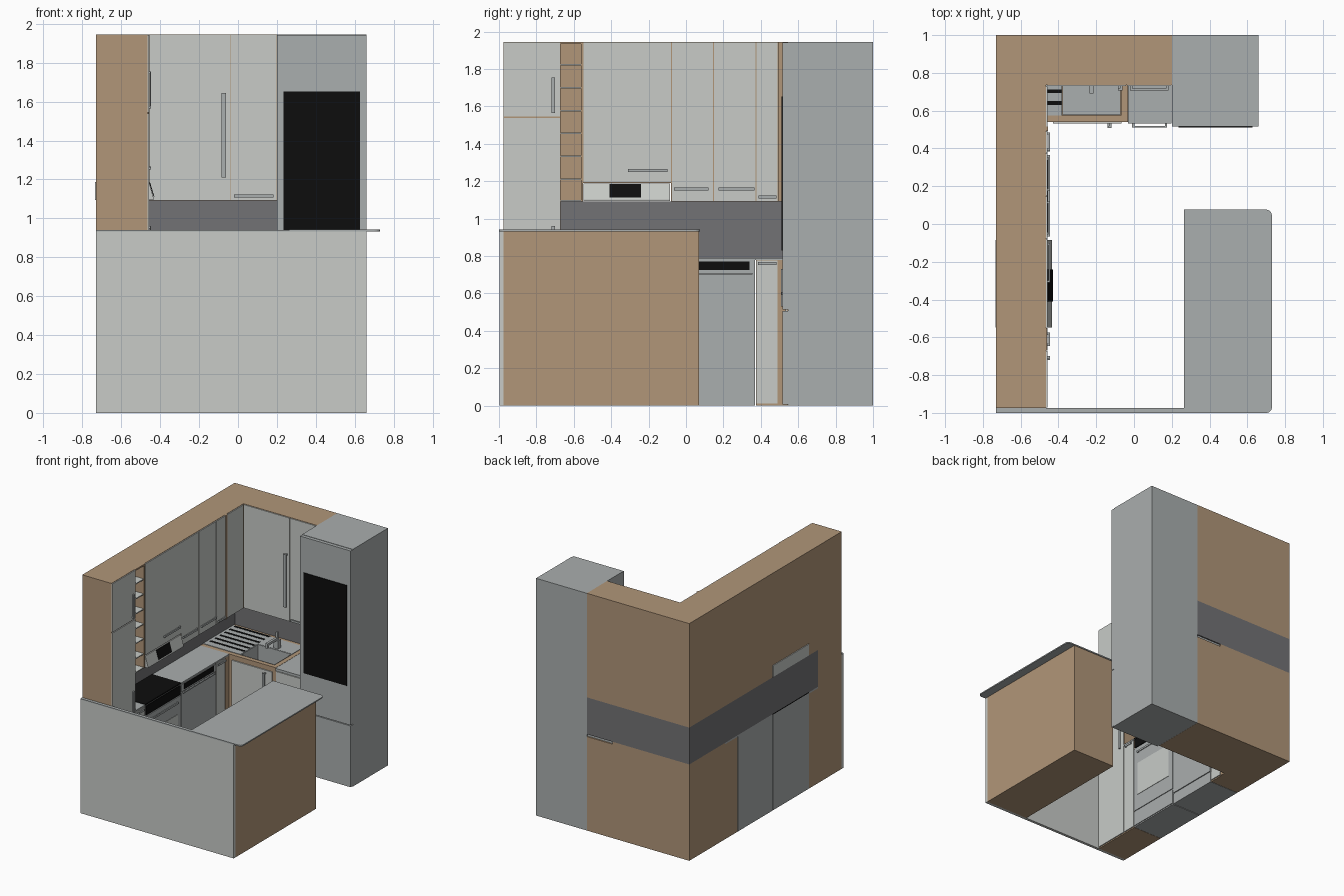
import bpy, bmesh, math

if "Cube" in bpy.data.objects:
    bpy.data.objects.remove(bpy.data.objects["Cube"])

def material(name, rgb):
    m = bpy.data.materials.new(name)
    m.diffuse_color = (*rgb, 1)
    m.use_nodes = True
    m.node_tree.nodes["Principled BSDF"].inputs["Base Color"].default_value = m.diffuse_color
    return m

WOOD = material("wood", (0.44, 0.305, 0.19))
LIGHT = material("light grey", (0.58, 0.60, 0.575))
SILVER = material("silver", (0.40, 0.425, 0.425))
DARK = material("dark grey", (0.17, 0.17, 0.178))
BLACK = material("black", (0.004, 0.004, 0.004))

def finish(name, bm, mat):
    bmesh.ops.recalc_face_normals(bm, faces=bm.faces)
    me = bpy.data.meshes.new(name)
    bm.to_mesh(me)
    bm.free()
    me.materials.append(mat)
    ob = bpy.data.objects.new(name, me)
    bpy.context.collection.objects.link(ob)
    return ob

def add_box(bm, x0, x1, y0, y1, z0, z1):
    r = bmesh.ops.create_cube(bm, size=1)
    for v in r["verts"]:
        v.co = ((x0 + x1) / 2 + v.co.x * (x1 - x0),
                (y0 + y1) / 2 + v.co.y * (y1 - y0),
                (z0 + z1) / 2 + v.co.z * (z1 - z0))

def box(name, mat, *b):
    bm = bmesh.new()
    add_box(bm, *b)
    return finish(name, bm, mat)

def boxes(name, mat, blist):
    bm = bmesh.new()
    for b in blist:
        add_box(bm, *b)
    return finish(name, bm, mat)

def prism(name, mat, pts, axis, a, b):
    # extrude a profile along y (points are x,z) or z (points are x,y)
    bm = bmesh.new()
    place = (lambda p, q, t: (p, t, q)) if axis == "y" else (lambda p, q, t: (p, q, t))
    f = bm.faces.new([bm.verts.new(place(p, q, a)) for p, q in pts])
    r = bmesh.ops.extrude_face_region(bm, geom=[f])
    d = place(0, 0, b - a)
    for v in r["geom"]:
        if isinstance(v, bmesh.types.BMVert):
            v.co.x += d[0]; v.co.y += d[1]; v.co.z += d[2]
    return finish(name, bm, mat)

FX = -0.458   # face plane of the left doors

def left_door(name, y0, y1, z0, z1, mat=LIGHT):
    box(name, mat, -0.466, FX, y0, y1, z0, z1)

def left_handle(name, y0, y1, z0, z1):
    # bar handle standing off the left run
    posts = [(y0, y0 + .012, z0, z0 + .012), (y1 - .012, y1, z1 - .012, z1)]
    boxes(name, SILVER, [(FX + .006, FX + .012, y0, y1, z0, z1)] +
          [(FX, FX + .006, *p) for p in posts])

def back_handle(name, y, x0, x1, z0, z1):
    posts = [(x0, x0 + .012, z0, z0 + .012), (x1 - .012, x1, z1 - .012, z1)]
    boxes(name, SILVER, [(x0, x1, y - .022, y - .012, z0, z1)] +
          [(p[0], p[1], y - .012, y, p[2], p[3]) for p in posts])

L, R, TOP, CT, UP = -0.73, -0.466, 1.945, 0.79, 1.092

# tall cabinet
box("tall_cabinet", WOOD, L, R, -0.975, -0.67, 0, TOP)
left_door("tall_door_lower", -0.972, -0.673, 0.01, 1.538)
left_door("tall_door_upper", -0.972, -0.673, 1.545, 1.942)
left_handle("tall_handle_lower", -0.72, -0.70, 0.77, 0.96)
left_handle("tall_handle_upper", -0.72, -0.70, 1.565, 1.755)

# open shelf unit
boxes("shelf_frame", WOOD, [(L, L + .012, -0.67, -0.55, UP, TOP),
                            (L, R + .006, -0.562, -0.55, UP, TOP),
                            (L, R + .006, -0.67, -0.562, TOP - .012, TOP)])
boxes("shelf_boards", LIGHT, [(L + .012, R + .004, -0.67, -0.562, z - .004, z + .004)
                              for z in (1.096, 1.21, 1.333, 1.455, 1.577, 1.70, 1.822)])

# left wall cabinets
box("wall_cabinet_over_hood", WOOD, L, R, -0.55, -0.08, 1.19, TOP)
box("wall_cabinet_left", WOOD, L, R, -0.08, 1.0, UP, TOP)
for i, (y0, y1, z0) in enumerate([(-.547, -.08, 1.195), (-.076, .145, 1.095), (.149, .372, 1.095),
                                  (.376, .49, 1.095), (.517, .728, 1.095)]):
    left_door(f"wall_door_left_{i}", y0, y1, z0, 1.942)
box("wall_corner_strip", WOOD, R, FX + .004, 0.492, 0.515, UP, TOP)
for i, (y0, y1, z) in enumerate([(-.31, -.10, 1.258), (-.065, .12, 1.157),
                                 (.175, .365, 1.157), (.388, .485, 1.115)]):
    left_handle(f"wall_handle_left_{i}", y0, y1, z - .008, z + .008)

# extractor hood with sloping front and screen
prism("hood", LIGHT, [(-.734, 1.095), (-.434, 1.095), (-.434, 1.105), (-.458, 1.188), (-.734, 1.188)],
      "y", -0.547, -0.085)
prism("hood_screen", BLACK, [(-.434, 1.112), (-.430, 1.112), (-.452, 1.185), (-.457, 1.185)],
      "y", -0.41, -0.24)

# back wall cabinets
box("wall_cabinet_back", WOOD, R, 0.2, 0.737, 1.0, UP, TOP)
box("wall_door_back_wide", LIGHT, FX, -0.042, 0.73, 0.737, UP + .003, 1.942)
box("wall_door_back_narrow", LIGHT, -0.038, 0.198, 0.73, 0.737, UP + .003, 1.942)
back_handle("wall_handle_back_tall", 0.73, -0.086, -0.062, 1.21, 1.645)
back_handle("wall_handle_back_low", 0.73, -0.02, 0.182, 1.107, 1.123)

# splashbacks
box("splashback_left", DARK, L, L + .01, -0.67, 1.0, CT, UP)
box("splashback_back", DARK, L + .01, 0.2, 0.99, 1.0, CT, UP)

# left base run
box("base_narrow", WOOD, L, R, -0.67, -0.55, 0, CT - .012)
left_door("base_narrow_door", -0.667, -0.553, 0.01, 0.775)
left_handle("base_narrow_handle", -0.645, -0.575, 0.752, 0.768)
box("worktop_narrow", SILVER, L, FX, -0.67, -0.55, CT - .012, CT)
box("worktop_left", SILVER, L, FX, -0.08, 0.54, CT - .012, CT)
box("base_corner_left", WOOD, L, R, 0.373, 0.54, 0, CT - .012)
left_door("base_corner_door", 0.378, 0.488, 0.01, 0.775)
left_handle("base_corner_handle", 0.385, 0.485, 0.752, 0.768)
box("base_corner_strip", WOOD, R, FX, 0.492, 0.54, 0, CT - .012)

# cooker
box("cooker_body", SILVER, L, FX - .006, -0.548, -0.083, 0, CT - .006)
box("hob", BLACK, L, FX, -0.548, -0.083, CT - .006, CT + .003)
box("cooker_controls", BLACK, FX - .006, FX + .002, -0.535, -0.096, 0.70, 0.775)
left_door("oven_door", -0.545, -0.086, 0.14, 0.69, SILVER)
box("oven_window", LIGHT, FX, FX + .003, -0.50, -0.13, 0.27, 0.55)
left_handle("oven_handle", -0.50, -0.13, 0.64, 0.655)
left_door("oven_drawer", -0.545, -0.086, 0.01, 0.13, SILVER)

# dishwasher
box("dishwasher_body", SILVER, L, R, -0.077, 0.37, 0, CT - .012)
left_door("dishwasher_door", -0.075, 0.367, 0.095, 0.705, SILVER)
left_door("dishwasher_top", -0.075, 0.367, 0.712, 0.775, SILVER)
box("dishwasher_controls", BLACK, FX, FX + .003, -0.045, 0.34, 0.725, 0.77)
box("dishwasher_handle", SILVER, FX, FX + .012, -0.065, 0.355, 0.700, 0.710)
box("dishwasher_kick", SILVER, R, FX - .004, -0.075, 0.37, 0.0, 0.088)

# sink base, built round the bowl opening
boxes("sink_base", WOOD, [(L, -0.035, 0.54, 1.0, 0, 0.62),
                          (L, -0.035, 0.54, 0.575, 0.62, CT),
                          (L, -0.38, 0.575, 1.0, 0.62, CT),
                          (-0.07, -0.035, 0.575, 1.0, 0.62, CT),
                          (-0.38, -0.07, 0.93, 1.0, 0.62, CT)])
bm = bmesh.new()
add_box(bm, -0.379, -0.071, 0.576, 0.80, 0.63, CT + .002)
bmesh.ops.delete(bm, geom=[f for f in bm.faces if f.normal.z > .9], context="FACES_ONLY")
bowl = finish("sink_bowl", bm, SILVER)
bowl.modifiers.new("thickness", "SOLIDIFY").thickness = 0.006
box("sink_ledge", SILVER, -0.38, -0.07, 0.80, 0.96, CT - .02, CT + .004)
box("drainboard", SILVER, -0.72, -0.38, 0.575, 0.97, CT, CT + .004)
boxes("drain_grooves", BLACK, [(-0.70, -0.385, .64 + i * .063 - .01, .64 + i * .063 + .01,
                                CT + .004, CT + .006) for i in range(6)])

# tap
boxes("tap", SILVER, [(-0.245, -0.205, 0.81, 0.85, CT, 0.86),
                      (-0.235, -0.215, 0.69, 0.84, 0.86, 0.88),
                      (-0.235, -0.215, 0.69, 0.71, 0.84, 0.86),
                      (-0.232, -0.218, 0.82, 0.835, 0.88, 0.925)])

# back base fronts
box("sink_door", LIGHT, -0.43, -0.065, 0.531, 0.54, 0.03, 0.75)
back_handle("sink_handle", 0.531, -0.14, -0.12, 0.53, 0.73)
box("base_back", WOOD, -0.035, 0.199, 0.54, 1.0, 0, CT - .02)
box("worktop_back", SILVER, -0.033, 0.199, 0.531, 0.99, CT - .02, CT)
box("base_back_drawer", LIGHT, -0.03, 0.196, 0.532, 0.54, 0.55, 0.765)
box("base_back_door", LIGHT, -0.03, 0.196, 0.532, 0.54, 0.01, 0.54)
back_handle("drawer_handle", 0.532, -0.01, 0.175, 0.592, 0.608)

# fridge
box("fridge_body", SILVER, 0.2, 0.66, 0.545, 1.0, 0, TOP)
box("fridge_door_lower", SILVER, 0.2, 0.66, 0.517, 0.545, 0.005, 0.507)
box("fridge_door_upper", SILVER, 0.2, 0.66, 0.517, 0.545, 0.513, TOP - .003)
box("fridge_panel", BLACK, 0.235, 0.628, 0.510, 0.517, 0.83, 1.652)

# peninsula with rounded bar top, and front panel
box("peninsula", WOOD, 0.268, 0.66, -0.975, 0.07, 0, 0.932)
box("front_panel", LIGHT, L, 0.66, -0.998, -0.975, 0, 0.932)
box("front_panel_cap", SILVER, L, 0.265, -1.0, -0.973, 0.932, 0.94)
r = 0.03
corner = lambda cx, cy, s: [(cx + r * math.cos(math.radians(s + t)), cy + r * math.sin(math.radians(s + t)))
                            for t in range(0, 91, 15)]
prism("bar_top", SILVER, [(0.265, 0.076), (0.265, -1.0)] + corner(0.70, -0.97, 270) + corner(0.70, 0.046, 0),
      "z", 0.932, 0.942)
